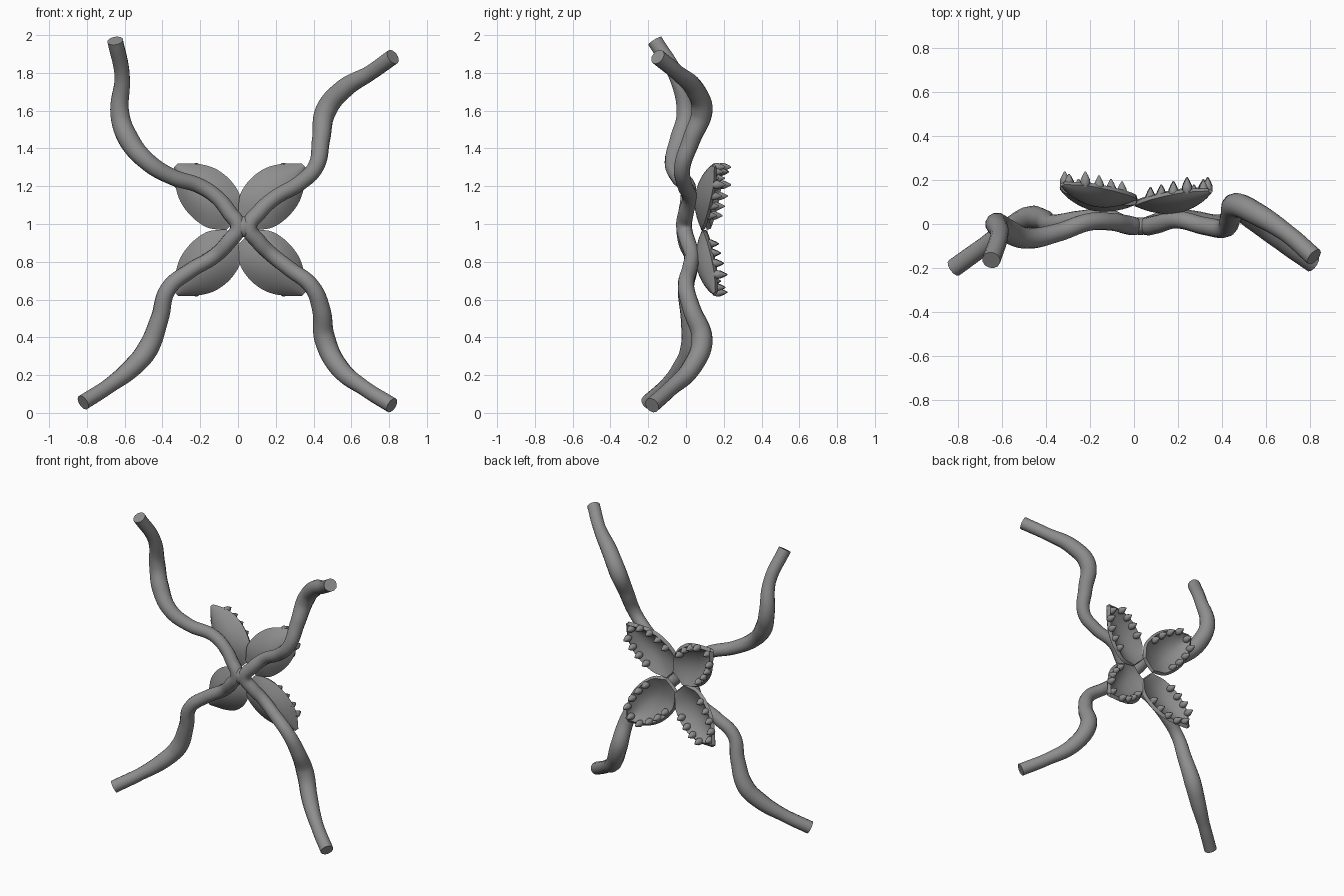
import bpy, bmesh, math
from mathutils import Vector, Matrix

default_cube = bpy.data.objects.get("Cube")
if default_cube:
    bpy.data.objects.remove(default_cube, do_unlink=True)

# Single flat material
grey = bpy.data.materials.new("matte_grey")
grey.use_nodes = True
COLOUR = (0.27, 0.27, 0.27, 1)
grey.diffuse_color = COLOUR
grey.node_tree.nodes["Principled BSDF"].inputs["Base Color"].default_value = COLOUR


def select_only(obj):
    bpy.ops.object.select_all(action='DESELECT')
    obj.select_set(True)
    bpy.context.view_layer.objects.active = obj


def add_mesh(name, bm):
    mesh = bpy.data.meshes.new(name)
    bm.to_mesh(mesh)
    bm.free()
    mesh.materials.append(grey)
    obj = bpy.data.objects.new(name, mesh)
    bpy.context.collection.objects.link(obj)
    return obj


def smooth(obj, degrees=40):
    select_only(obj)
    bpy.ops.object.shade_smooth_by_angle(angle=math.radians(degrees))


def sample(values, t):
    """Smoothly interpolate evenly spaced values."""
    last = len(values) - 1
    i = min(int(t * last), last - 1)
    f = t * last - i
    a, b = values[i], values[i + 1]
    before = values[i - 1] if i else 2 * a - b
    after = values[i + 2] if i + 2 <= last else 2 * b - a
    return a + 0.5 * f * (b - before + f * (2 * before - 5 * a + 4 * b - after
                                            + f * (3 * (a - b) + after - before)))


# Tentacle centre lines, hub to tip
upper_left = [(.11, 0, 1.06), (.19, .02, 1.135), (.325, -.01, 1.215), (.41, -.02, 1.3),
              (.44, .03, 1.45), (.465, .085, 1.6), (.56, .045, 1.715), (.7, -.045, 1.8), (.82, -.15, 1.885)]
lower_left = [(.11, .01, .905), (.17, .03, .845), (.27, .02, .765), (.39, 0, .67),
              (.44, .03, .55), (.46, .085, .39), (.535, .03, .24), (.67, -.08, .13), (.815, -.18, .04)]
upper_right = [(-.045, 0, 1.06), (-.105, .01, 1.135), (-.2, .01, 1.2), (-.35, -.04, 1.25),
               (-.48, -.065, 1.33), (-.58, -.03, 1.45), (-.625, 0, 1.58), (-.613, -.05, 1.78), (-.65, -.165, 1.97)]
lower_right = [(-.05, 0, .905), (-.125, .03, .83), (-.25, .02, .755), (-.37, 0, .655),
               (-.415, .02, .5), (-.48, .025, .335), (-.56, -.02, .24), (-.68, -.1, .145), (-.82, -.2, .055)]
THICKNESS = [.042, .04, .041, .043, .048, .056, .052, .041, .042]


def tentacle_pair(name, upper, lower, hub_x):
    """One continuous tube: upper tip, through the hub, to the lower tip."""
    path = upper[::-1] + [(hub_x, -.01, .985)] + lower
    radii = THICKNESS[::-1] + [.042] + THICKNESS
    curve = bpy.data.curves.new(name, 'CURVE')
    curve.dimensions = '3D'
    curve.bevel_depth = 1
    curve.bevel_resolution = 4
    curve.resolution_u = 8
    curve.use_fill_caps = True
    spline = curve.splines.new('BEZIER')
    spline.bezier_points.add(len(path) - 1)
    for point, co, radius in zip(spline.bezier_points, path, radii):
        point.co = co
        point.radius = radius
        point.handle_left_type = point.handle_right_type = 'AUTO'
    curve.materials.append(grey)
    obj = bpy.data.objects.new(name, curve)
    bpy.context.collection.objects.link(obj)
    select_only(obj)
    bpy.ops.object.convert(target='MESH')
    smooth(bpy.context.object)


tentacle_pair("left_tentacles", upper_left, lower_left, .06)
tentacle_pair("right_tentacles", upper_right, lower_right, 0)

# Web of flesh filling the crossing
hub = bmesh.new()
bmesh.ops.create_uvsphere(hub, u_segments=20, v_segments=12, radius=1,
                          matrix=Matrix.Translation((.03, -.01, .985)) @ Matrix.Diagonal((.07, .04, .055, 1)))
smooth(add_mesh("hub", hub))

# Petals: cupped leaves with a cornered tip, around a square opening
HALF_WIDTH = [.06, .125, .147, .148, .13, .085, .015]
MIDLINE = [.075, .055, .045, .05, .07, .1, .14]
CUP = [.005, .03, .055, .065, .06, .045, .01]


def petal_point(t, v, full_side):
    """Point on a petal; the edge away from full_side is a little narrower."""
    width = sample(HALF_WIDTH, t) * (1 if v * full_side > 0 else .88)
    return Vector((.05 + .43 * t, v * width, sample(MIDLINE, t) + sample(CUP, t) * v * v))


def placement(angle, lift):
    """Turn local length/width/height into the upright petal plane facing the back."""
    upright = Matrix(((1, 0, 0), (0, 0, 1), (0, 1, 0))).to_4x4()
    return Matrix.Translation((.01, lift, .97)) @ Matrix.Rotation(-angle, 4, 'Y') @ upright


def make_petal(name, matrix, full_side, rows=20, cols=12):
    bm = bmesh.new()
    grid = [[bm.verts.new(matrix @ petal_point(r / rows, 2 * c / cols - 1, full_side))
             for c in range(cols + 1)] for r in range(rows + 1)]
    for r in range(rows):
        for c in range(cols):
            bm.faces.new((grid[r][c], grid[r][c + 1], grid[r + 1][c + 1], grid[r + 1][c]))
    obj = add_mesh(name, bm)
    solid = obj.modifiers.new("thickness", 'SOLIDIFY')
    solid.thickness = .024
    solid.offset = 1
    select_only(obj)
    bpy.ops.object.modifier_apply(modifier=solid.name)
    smooth(obj)


# Teeth: bulging cones standing just inside each rim
TOOTH = [(.016, -.01), (.023, .008), (.022, .022), (.013, .042), (.003, .06)]


def make_teeth(name, matrix, full_side, sides=10):
    bm = bmesh.new()
    spots = [(t, side * .76) for side in (-1, 1) for t in (.36, .52, .67, .81)] + [(.89, 0)]
    for t, v in spots:
        base = petal_point(t, v, full_side) + Vector((0, 0, .026))
        rings = []
        for radius, height in TOOTH:
            rings.append([bm.verts.new(matrix @ (base + Vector((
                radius * math.cos(math.tau * k / sides),
                radius * math.sin(math.tau * k / sides), height)))) for k in range(sides)])
        for low, high in zip(rings, rings[1:]):
            for k in range(sides):
                n = (k + 1) % sides
                bm.faces.new((low[k], low[n], high[n], high[k]))
        bm.faces.new(rings[0])
        bm.faces.new(rings[-1])
    bmesh.ops.recalc_face_normals(bm, faces=bm.faces)
    smooth(add_mesh(name, bm), 50)


for index, (corner, lift) in enumerate((("upper_left", 0), ("upper_right", .03),
                                        ("lower_right", .01), ("lower_left", .005))):
    matrix = placement(math.radians(45 + 90 * index), lift)
    full_side = 1 if index % 2 == 0 else -1
    make_petal(corner + "_petal", matrix, full_side)
    make_teeth(corner + "_teeth", matrix, full_side)
